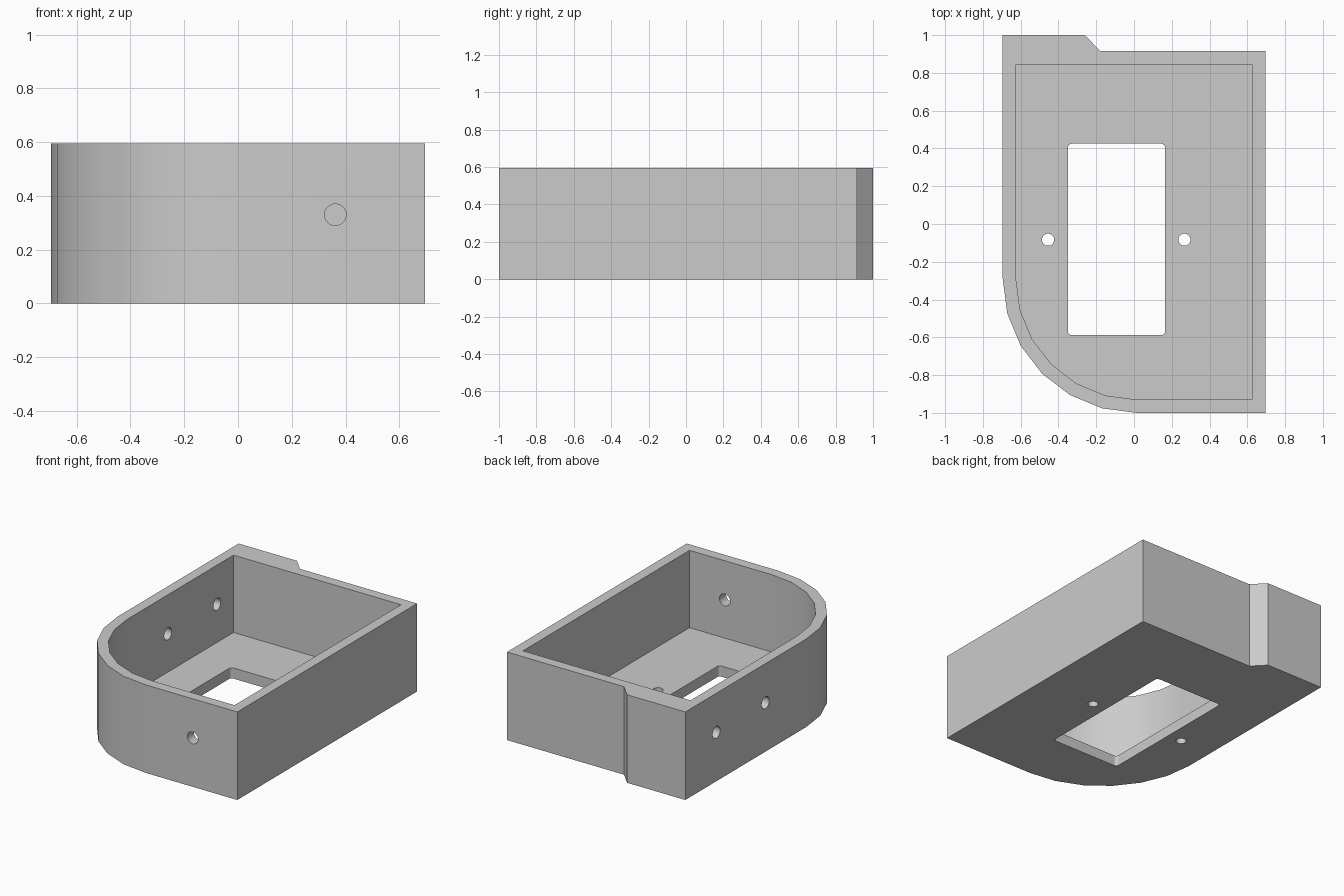
import bpy, bmesh
from math import sin, cos, pi, radians
from mathutils import Matrix, Vector

cube = bpy.data.objects.get("Cube")
if cube:
    bpy.data.objects.remove(cube, do_unlink=True)

HEIGHT, WALL, FLOOR = 0.594, 0.07, 0.072
LEFT, RIGHT, FRONT, BACK = 0.695, -0.695, -1.0, 0.915
RADIUS = 0.71
HOLE_Z = 0.33

grey = bpy.data.materials.new("plain grey")
grey.use_nodes = True
grey.diffuse_color = (0.6, 0.6, 0.6, 1)
grey.node_tree.nodes["Principled BSDF"].inputs["Base Color"].default_value = (0.6, 0.6, 0.6, 1)


def add_object(name, bm):
    bmesh.ops.recalc_face_normals(bm, faces=bm.faces)
    mesh = bpy.data.meshes.new(name)
    bm.to_mesh(mesh)
    bm.free()
    mesh.materials.append(grey)
    obj = bpy.data.objects.new(name, mesh)
    bpy.context.collection.objects.link(obj)
    return obj


def prism(name, points, z0, z1):
    bm = bmesh.new()
    face = bm.faces.new([bm.verts.new((x, y, z0)) for x, y in points])
    top = bmesh.ops.extrude_face_region(bm, geom=[face])["geom"]
    verts = [v for v in top if isinstance(v, bmesh.types.BMVert)]
    bmesh.ops.translate(bm, verts=verts, vec=(0, 0, z1 - z0))
    return add_object(name, bm)


def arc(cx, cy, r, start, end, steps):
    angles = [radians(start + (end - start) * i / steps) for i in range(steps + 1)]
    return [(cx + r * cos(a), cy + r * sin(a)) for a in angles]


def drill(name, centre, axis, r, depth):
    bm = bmesh.new()
    turn = Vector((0, 0, 1)).rotation_difference(Vector(axis)).to_matrix().to_4x4()
    bmesh.ops.create_cone(bm, cap_ends=True, segments=32, radius1=r, radius2=r,
                          depth=depth, matrix=Matrix.Translation(centre) @ turn)
    return add_object(name, bm)


def rounded_corner(inset):
    # Quarter round joining the right and front walls
    return arc(RIGHT + RADIUS, FRONT + RADIUS, RADIUS - inset, 180, 270, 6)


# Outer body with the stepped back wall
body = prism("open_housing", rounded_corner(0) + [
    (LEFT, FRONT), (LEFT, BACK), (-0.178, BACK), (-0.26, 1), (RIGHT, 1)], 0, HEIGHT)

# Inner cavity
cutters = [prism("cavity_cutter", rounded_corner(WALL) + [
    (LEFT - WALL, FRONT + WALL), (LEFT - WALL, BACK - WALL),
    (RIGHT + WALL, BACK - WALL)], FLOOR, HEIGHT + 0.2)]

# Floor window with small rounded corners
x0, x1, y0, y1, r = -0.35, 0.165, -0.588, 0.425, 0.02
window = []
for cx, cy, start in ((x0 + r, y0 + r, 180), (x1 - r, y0 + r, 270),
                      (x1 - r, y1 - r, 0), (x0 + r, y1 - r, 90)):
    window += arc(cx, cy, r, start, start + 90, 4)
cutters.append(prism("window_cutter", window, -0.1, 0.2))

# Screw holes in the floor, cable holes in the front and right walls
for x in (-0.455, 0.267):
    cutters.append(drill("floor_hole_cutter", (x, -0.083, 0), (0, 0, 1), 0.032, 0.3))
cutters.append(drill("front_hole_cutter", (0.362, FRONT, HOLE_Z), (0, 1, 0), 0.04, 0.3))
for y in (0.669, 0.146):
    cutters.append(drill("side_hole_cutter", (RIGHT, y, HOLE_Z), (1, 0, 0), 0.04, 0.3))

# Cut everything out of the body
bpy.context.view_layer.objects.active = body
for cutter in cutters:
    cutter.hide_render = True
    mod = body.modifiers.new("cut", "BOOLEAN")
    mod.operation, mod.solver, mod.object = "DIFFERENCE", "EXACT", cutter
    bpy.ops.object.modifier_apply(modifier=mod.name)
    bpy.data.objects.remove(cutter, do_unlink=True)

# Smooth the round corner, keep hard edges and flat walls
bpy.ops.object.select_all(action="DESELECT")
body.select_set(True)
bpy.ops.object.shade_smooth_by_angle(angle=radians(30))
weighted = body.modifiers.new("flat walls", "WEIGHTED_NORMAL")
weighted.keep_sharp = True
